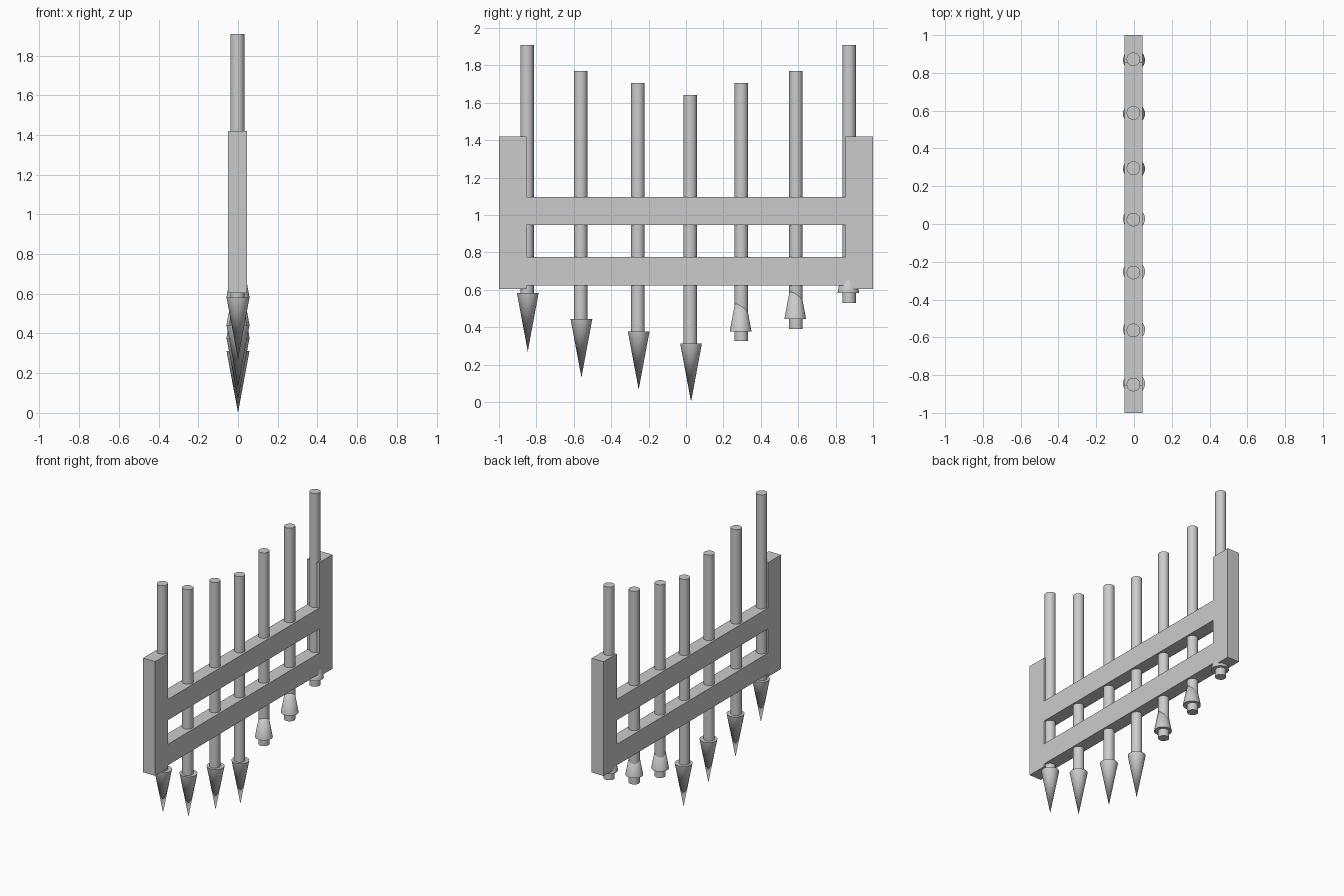
import bpy, bmesh, math

if "Cube" in bpy.data.objects:
    bpy.data.objects.remove(bpy.data.objects["Cube"])

X0 = -0.003          # bar centre line
ROD_R, ROD_LEN = 0.036, 1.38
TIP_R, TIP_LEN = 0.058, 0.312


def finish(bm, name, loc=(0, 0, 0), smooth=False):
    bmesh.ops.recalc_face_normals(bm, faces=bm.faces)
    me = bpy.data.meshes.new(name)
    bm.to_mesh(me)
    bm.free()
    ob = bpy.data.objects.new(name, me)
    ob.location = loc
    bpy.context.collection.objects.link(ob)
    if smooth:
        bpy.ops.object.select_all(action='DESELECT')
        ob.select_set(True)
        bpy.context.view_layer.objects.active = ob
        bpy.ops.object.shade_smooth_by_angle(angle=math.radians(35))
    return ob


def cone(name, r_bottom, r_top, depth, loc):
    bm = bmesh.new()
    bmesh.ops.create_cone(bm, cap_ends=True, segments=32,
                          radius1=r_bottom, radius2=r_top, depth=depth)
    bmesh.ops.remove_doubles(bm, verts=bm.verts, dist=1e-5)
    return finish(bm, name, loc, smooth=True)


# Frame: two posts and two rails in one piece, from a grid of cells
ys = [-1, -0.853, 0.853, 1]
zs = [0.604, 0.624, 0.774, 0.946, 1.095, 1.42]
bm = bmesh.new()
for i in range(3):
    for j in range(5):
        if i == 1 and j not in (1, 3):
            continue
        bm.faces.new([bm.verts.new((-0.05, y, z)) for y, z in (
            (ys[i], zs[j]), (ys[i + 1], zs[j]),
            (ys[i + 1], zs[j + 1]), (ys[i], zs[j + 1]))])
bmesh.ops.remove_doubles(bm, verts=bm.verts, dist=1e-5)
ext = bmesh.ops.extrude_face_region(bm, geom=bm.faces[:], use_keep_orig=True)
moved = [g for g in ext['geom'] if isinstance(g, bmesh.types.BMVert)]
bmesh.ops.translate(bm, verts=moved, vec=(0.095, 0, 0))
finish(bm, "gate_frame")

# Bars of equal length, stepped in height; spikes point down, last three are flipped
bars = [(-0.85, 1.909), (-0.563, 1.77), (-0.257, 1.705), (0.023, 1.64),
        (0.296, 1.705), (0.588, 1.77), (0.872, 1.909)]
for n, (y, top) in enumerate(bars, 1):
    cone(f"bar_{n}", ROD_R, ROD_R, ROD_LEN, (X0, y, top - ROD_LEN / 2))
    base = top - 1.327
    if n <= 4:
        cone(f"spike_{n}", 0, TIP_R, TIP_LEN, (0, y + 0.004, base - TIP_LEN / 2))
    else:
        cone(f"spike_{n}", TIP_R, 0, TIP_LEN, (0, y - 0.004, base + TIP_LEN / 2))
